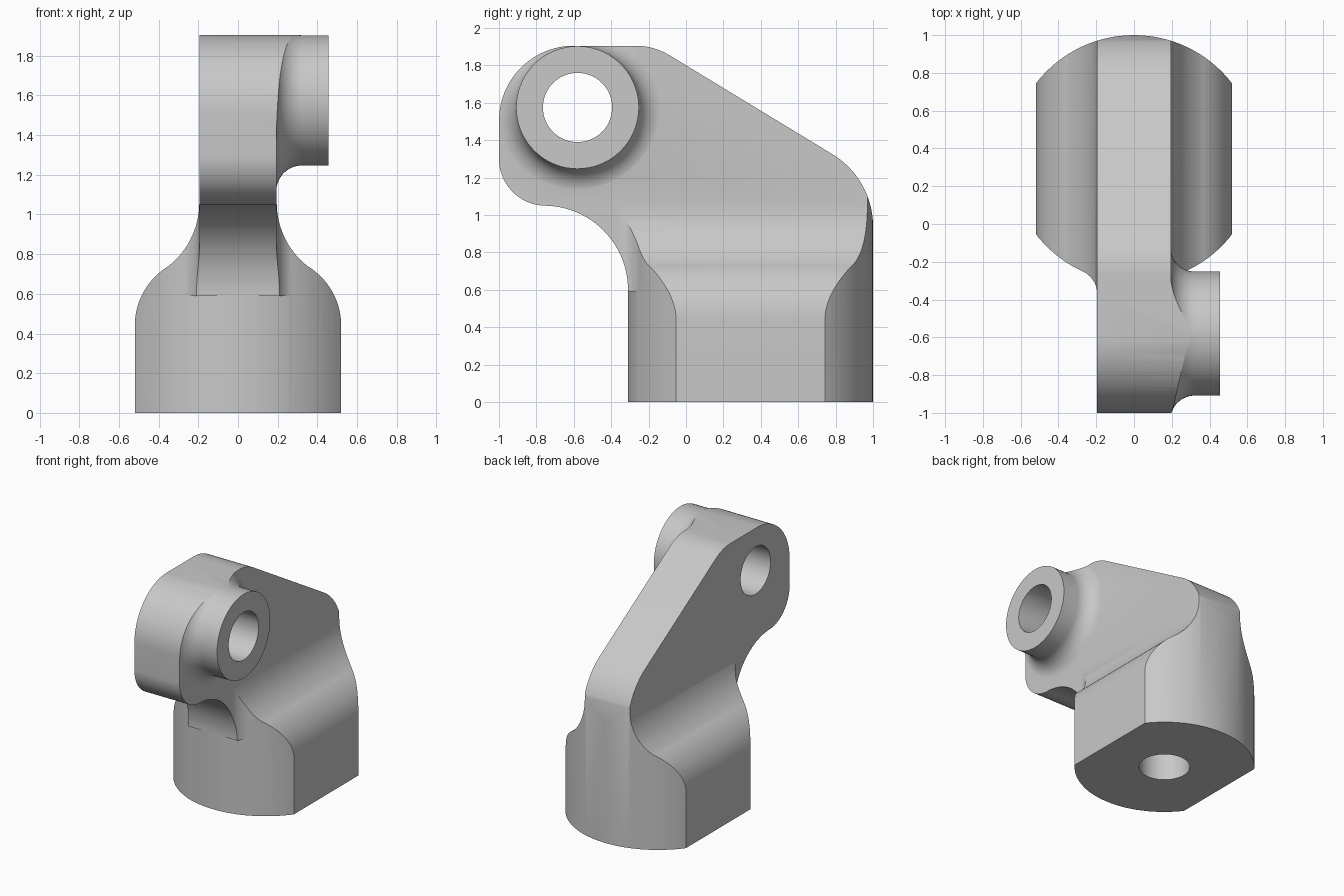
import bpy, bmesh, math
from mathutils import Vector, Matrix

cube = bpy.data.objects.get("Cube")
if cube:
    bpy.data.objects.remove(cube, do_unlink=True)

grey = bpy.data.materials.new("light_grey_metal")
grey.use_nodes = True
grey.diffuse_color = (0.58, 0.58, 0.58, 1)
grey.node_tree.nodes["Principled BSDF"].inputs["Base Color"].default_value = grey.diffuse_color


def arc(cx, cy, r, start, end, n=16):
    angles = [math.radians(start + (end - start) * i / n) for i in range(n + 1)]
    return [(cx + r * math.cos(a), cy + r * math.sin(a)) for a in angles]


def mirrored(half):
    return half + [(-x, y) for x, y in reversed(half) if abs(x) > 1e-5]


def finish(name, bm):
    bmesh.ops.remove_doubles(bm, verts=bm.verts, dist=1e-5)
    bmesh.ops.recalc_face_normals(bm, faces=bm.faces)
    mesh = bpy.data.meshes.new(name)
    bm.to_mesh(mesh)
    bm.free()
    mesh.materials.append(grey)
    obj = bpy.data.objects.new(name, mesh)
    bpy.context.collection.objects.link(obj)
    return obj


def prism(name, points, axis, low, high):
    """Extrude a flat outline along the x, y or z axis."""
    place = {"x": lambda a, b: (low, a, b),
             "y": lambda a, b: (a, low, b),
             "z": lambda a, b: (a, b, low)}[axis]
    bm = bmesh.new()
    face = bm.faces.new([bm.verts.new(place(a, b)) for a, b in points])
    grown = bmesh.ops.extrude_face_region(bm, geom=[face])["geom"]
    shift = Vector([(high - low) * (axis == k) for k in "xyz"])
    bmesh.ops.translate(bm, verts=[v for v in grown if isinstance(v, bmesh.types.BMVert)], vec=shift)
    return finish(name, bm)


def combine(obj, tool, operation):
    mod = obj.modifiers.new(operation, "BOOLEAN")
    mod.operation, mod.object, mod.solver = operation, tool, "EXACT"
    bpy.context.view_layer.objects.active = obj
    bpy.ops.object.modifier_apply(modifier=mod.name)
    bpy.data.objects.remove(tool, do_unlink=True)


HALF = 0.195                 # half thickness of the arm
BASE_Y, BASE_R = 0.345, 0.655
PIN_Y, PIN_Z, BOSS_R, HOLE_R = -0.58, 1.575, 0.328, 0.185
FILLET = 0.13

# Plan outline: round base blended into the arm
fx = HALF + FILLET
fy = BASE_Y - math.sqrt((BASE_R + FILLET) ** 2 - fx ** 2)
touch = math.degrees(math.atan2(fy - BASE_Y, fx))
plan = [(HALF, -1.2)] + arc(fx, fy, FILLET, 180, 180 + touch)
plan += arc(0, BASE_Y, BASE_R, touch, 90, 48)[1:]
body = prism("bracket_body", mirrored(plan), "z", 0, 2.2)

# Front outline: wide base necking into the arm
neck = math.degrees(math.atan2(0.287, 0.2))
front = [(0.52, -0.1)] + arc(0.17, 0.44, 0.35, 0, neck)
front += arc(0.603, 1.06, 0.408, 180 + neck, 180)[1:] + [(HALF, 2.1)]
combine(body, prism("front_outline", mirrored(front), "y", -1.1, 1.1), "INTERSECT")

# Boss with a flared root
profile = [(0.05, 0), (0.05, BOSS_R + FILLET)]
profile += arc(HALF - 0.002 + FILLET, BOSS_R + FILLET, FILLET, 180, 270)
profile += [(0.455, BOSS_R), (0.455, 0)]
bm = bmesh.new()
verts = [bm.verts.new((x, r, 0)) for x, r in profile]
edges = [bm.edges.new(pair) for pair in zip(verts, verts[1:])]
bmesh.ops.spin(bm, geom=verts + edges, cent=(0, 0, 0), axis=(1, 0, 0),
               angle=math.tau, steps=72, use_duplicate=False)
bmesh.ops.transform(bm, verts=bm.verts, matrix=Matrix.Translation((0, PIN_Y, PIN_Z)))
combine(body, finish("boss", bm), "UNION")

# Side outline: rounded nose, sloping back, scooped underside
tilt = 58.8
side = [(1.0, -0.1)] + arc(0.55, 0.94, 0.45, 0, tilt)
side += arc(-0.27, 1.555, 0.35, tilt, 90)
side += arc(-0.6, 1.505, 0.4, 90, 180, 24)
side += arc(-0.75, 1.3, 0.25, 180, 268)
side += arc(-0.76, 0.6, 0.45, 90, 0, 24) + [(-0.31, -0.1)]
combine(body, prism("side_outline", side, "x", -0.8, 0.8), "INTERSECT")

# Keep the foot of the base round below the scoop
relief = arc(0, BASE_Y, BASE_R + 0.001, -115, -65, 24) + [(0.4, -0.6), (-0.4, -0.6)]
combine(body, prism("foot_relief", relief, "z", -0.1, 0.59), "DIFFERENCE")

# Pin hole through the arm, blind hole in the base
pin = prism("pin_hole", arc(PIN_Y, PIN_Z, HOLE_R, 0, 360, 64)[:-1], "x", -0.6, 0.6)
combine(body, pin, "DIFFERENCE")
socket = prism("base_hole", arc(0, BASE_Y, HOLE_R, 0, 360, 64)[:-1], "z", -0.1, 0.7)
combine(body, socket, "DIFFERENCE")

bpy.ops.object.select_all(action="DESELECT")
body.select_set(True)
bpy.context.view_layer.objects.active = body
bpy.ops.object.shade_smooth_by_angle(angle=math.radians(25))
